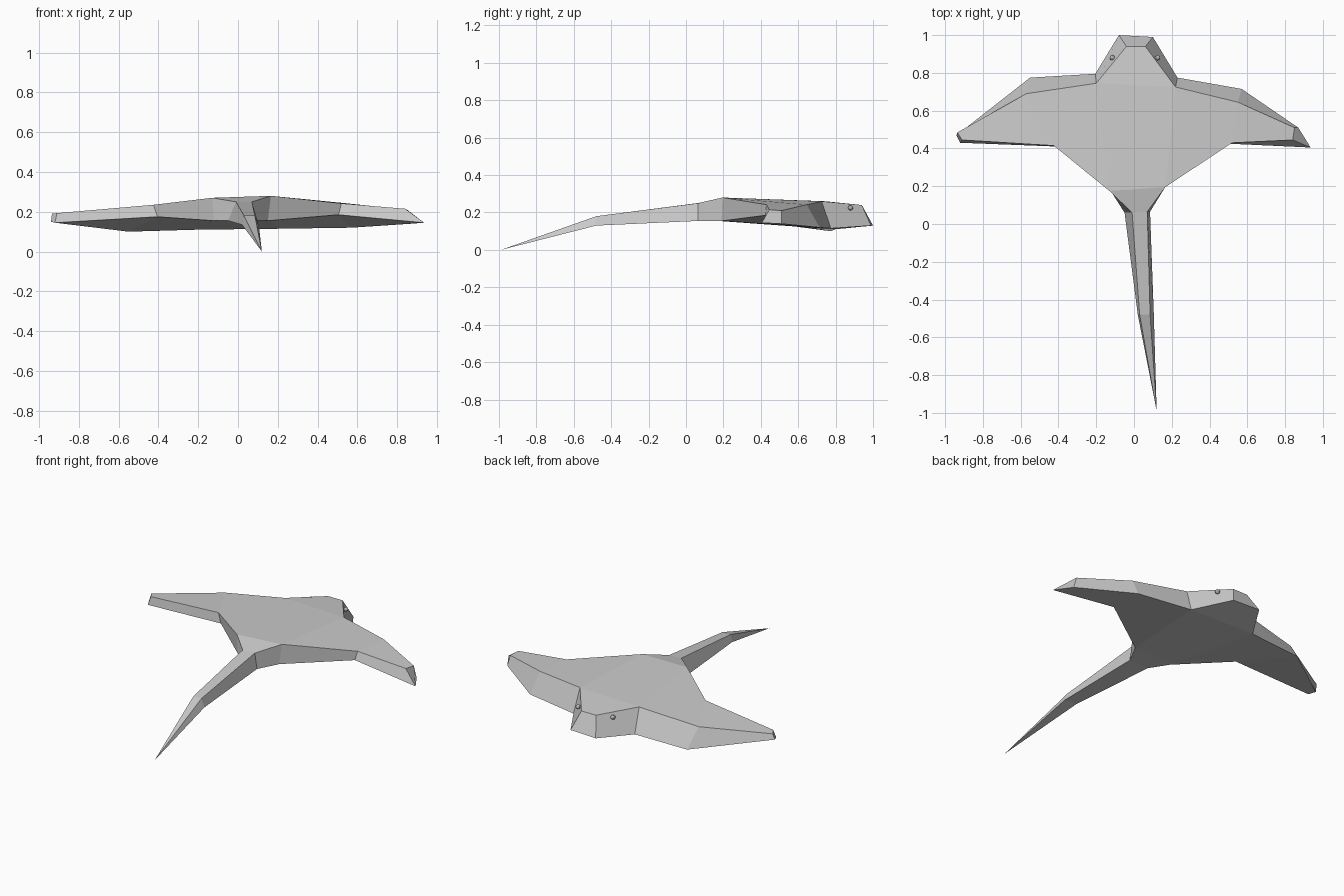
import bpy, bmesh

if "Cube" in bpy.data.objects:
    bpy.data.objects.remove(bpy.data.objects["Cube"])

bm = bmesh.new()


def loft(rings, sides=(0, 1, 2, 3)):
    """Join four-point rings with the chosen strips of quads."""
    rows = [[bm.verts.new(p) for p in ring] for ring in rings]
    for a, b in zip(rows, rows[1:]):
        for i in sides:
            j = (i + 1) % 4
            bm.faces.new((a[i], a[j], b[j], b[i]))
    return rows


# Spine sections: top left, top right, bottom right, bottom left
snout = [(-.04, .94, .24), (.06, .94, .24), (.10, .99, .13), (-.08, 1.0, .13)]
shoulder = [(-.20, .745, .26), (.22, .725, .26), (.23, .775, .115), (-.205, .795, .11)]
hip = [(-.13, .175, .27), (.165, .195, .28), (.15, .19, .155), (-.12, .17, .155)]
tail_root = [(-.01, .06, .25), (.07, .065, .25), (.085, .065, .155), (-.05, .06, .155)]
tail_mid = [(.03, -.48, .18), (.085, -.48, .18), (.105, -.48, .13), (.02, -.48, .135)]
tail_tip = [(.12, -.99, 0)] * 4

# Head, trunk (open where the wings join) and tail
bm.faces.new(loft([snout, shoulder])[0])
loft([shoulder, hip], sides=(0, 2))
rows = loft([hip, tail_root])
rows = [[bm.verts.new(p) for p in r] for r in (tail_root, tail_mid)]
tip = bm.verts.new(tail_tip[0])
for i in range(4):
    j = (i + 1) % 4
    bm.faces.new((rows[0][i], rows[0][j], rows[1][j], rows[1][i]))
    bm.faces.new((rows[1][i], rows[1][j], tip))

# Wing sections: front top, front bottom, rear bottom, rear top
left_wing = [
    [shoulder[0], shoulder[3], hip[3], hip[0]],
    [(-.57, .69, .215), (-.55, .775, .10), (-.405, .41, .175), (-.425, .415, .235)],
    [(-.935, .485, .19), (-.94, .47, .15), (-.92, .43, .145), (-.91, .445, .193)],
]
right_wing = [
    [shoulder[1], shoulder[2], hip[2], hip[1]],
    [(.55, .645, .242), (.57, .715, .12), (.505, .425, .185), (.52, .43, .242)],
    [(.85, .51, .21), (.87, .51, .14), (.935, .405, .145), (.84, .445, .215)],
]
for wing in (left_wing, right_wing):
    bm.faces.new(loft(wing)[-1])

# Weld the parts into one skin
bmesh.ops.remove_doubles(bm, verts=bm.verts, dist=.0005)
bmesh.ops.recalc_face_normals(bm, faces=bm.faces)
mesh = bpy.data.meshes.new("ray_body")
bm.to_mesh(mesh)
bm.free()
bpy.context.collection.objects.link(bpy.data.objects.new("ray_body", mesh))

# Eyes
for name, x in (("left_eye", -.115), ("right_eye", .125)):
    bpy.ops.mesh.primitive_ico_sphere_add(subdivisions=2, radius=.014, location=(x, .88, .225))
    bpy.context.object.name = name
